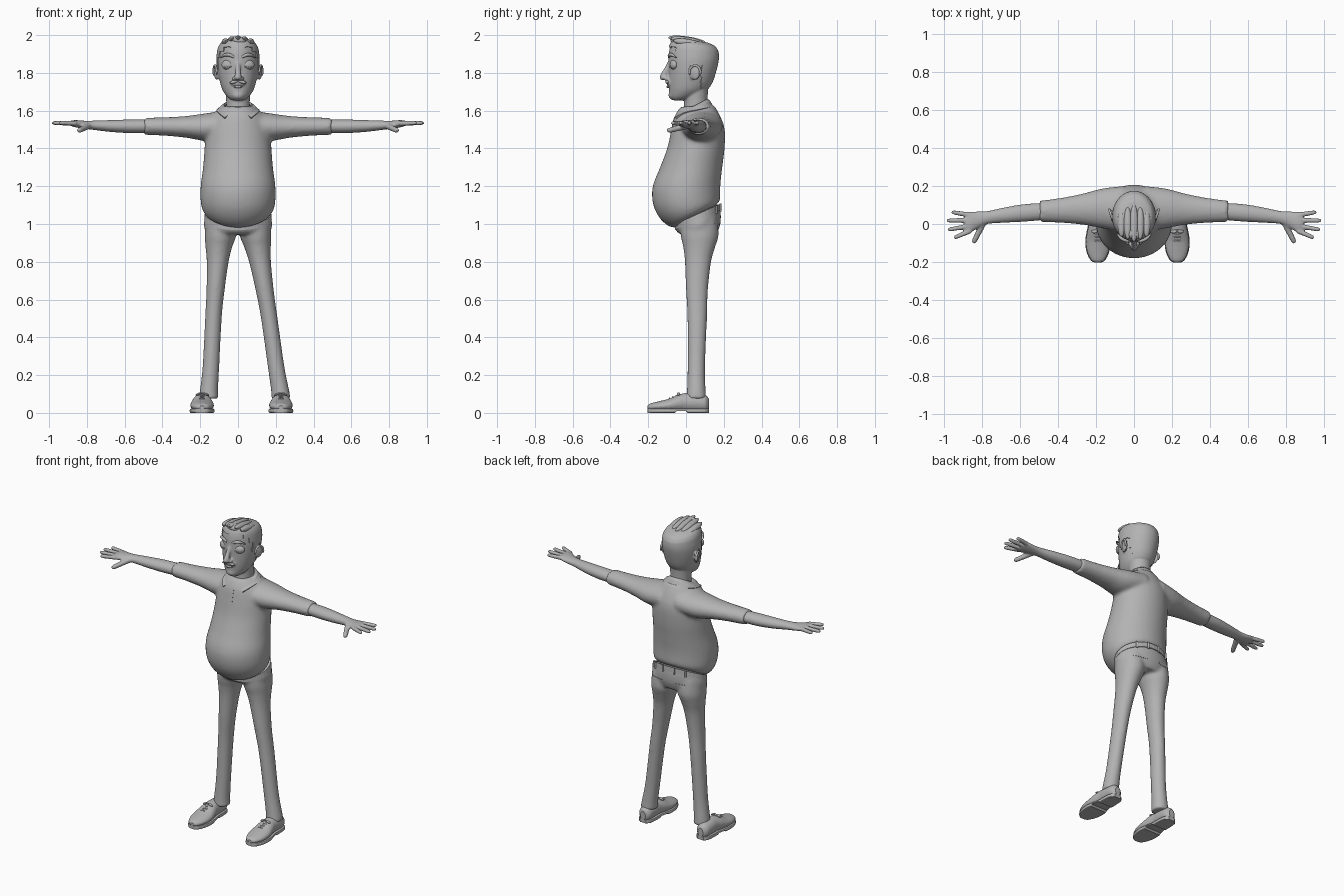
import bpy, bmesh, math
from mathutils import Vector, Matrix

if "Cube" in bpy.data.objects:
    bpy.data.objects.remove(bpy.data.objects["Cube"], do_unlink=True)

grey = bpy.data.materials.new("plain_grey")
grey.use_nodes = True
grey.diffuse_color = (0.45, 0.45, 0.45, 1)
grey.node_tree.nodes["Principled BSDF"].inputs["Base Color"].default_value = grey.diffuse_color
made = []


def finish(bm, name, voxel=0, rounds=4, thick=0):
    """Turn a bmesh into an object; voxel fuses overlapping shapes."""
    bmesh.ops.recalc_face_normals(bm, faces=bm.faces)
    mesh = bpy.data.meshes.new(name)
    bm.to_mesh(mesh)
    bm.free()
    mesh.materials.append(grey)
    ob = bpy.data.objects.new(name, mesh)
    bpy.context.collection.objects.link(ob)
    if voxel:
        m = ob.modifiers.new("fuse", "REMESH")
        m.mode, m.voxel_size, m.use_smooth_shade = "VOXEL", voxel, True
        m = ob.modifiers.new("soften", "SMOOTH")
        m.factor, m.iterations = 0.5, rounds
    if thick:
        ob.modifiers.new("thickness", "SOLIDIFY").thickness = thick
    made.append(ob)
    return ob


def loft(bm, frames, sides=40, steps=5):
    """Skin elliptical rings (centre, u, v), eased between the given ones."""
    flat = [[c for vec in f for c in vec] for f in frames]
    rings = []
    for i in range(len(flat) - 1):
        a, b, c, d = (flat[min(max(i + k, 0), len(flat) - 1)] for k in (-1, 0, 1, 2))
        for j in range(steps + (i == len(flat) - 2)):
            t = j / steps
            rings.append([q + t * (r - p) / 2 + t * t * (p - 2.5 * q + 2 * r - s / 2)
                          + t ** 3 * (1.5 * (q - r) + (s - p) / 2) for p, q, r, s in zip(a, b, c, d)])
    rows = []
    for r in rings:
        o, u, v = Vector(r[:3]), Vector(r[3:6]), Vector(r[6:])
        rows.append([bm.verts.new(o + u * math.cos(k * math.tau / sides) + v * math.sin(k * math.tau / sides))
                     for k in range(sides)])
    for p, q in zip(rows, rows[1:]):
        for k in range(sides):
            bm.faces.new((p[k - 1], p[k], q[k], q[k - 1]))
    bm.faces.new(rows[0])
    bm.faces.new(rows[-1])


def level(zf, zb, yf, yb, hw, x=0):
    """Upright-body ring: front/back height, front/back depth, half width."""
    return ((x, (yf + yb) / 2, (zf + zb) / 2), (hw, 0, 0), (0, (yb - yf) / 2, (zb - zf) / 2))


def across(s, x, y, z, ry, rz):
    """Arm ring facing along x."""
    return ((s * x, y, z), (0, ry, 0), (0, 0, rz))


def tube(bm, pts, radii, ref=(0, 0, 1)):
    pts = [Vector(p) for p in pts]
    frames = []
    for i, p in enumerate(pts):
        t = pts[min(i + 1, len(pts) - 1)] - pts[max(i - 1, 0)]
        u = t.cross(Vector(ref)).normalized()
        frames.append((p, u * radii[i], t.cross(u).normalized() * radii[i]))
    loft(bm, frames, 12, 3)


def finger(bm, a, b, r):
    a, b = Vector(a), Vector(b)
    tube(bm, [a.lerp(b, t) for t in (0, 0.5, 0.85, 0.96, 1)], [r * 1.1, r, r * 0.9, r * 0.7, r * 0.3])


def blob(bm, at, size, rot=0, axis="Y"):
    m = Matrix.Translation(at) @ Matrix.Rotation(rot, 4, axis) @ Matrix.Diagonal((*size, 1))
    bmesh.ops.create_uvsphere(bm, u_segments=24, v_segments=14, radius=1, matrix=m)


# Shirt: belly, chest and short sleeves
bm = bmesh.new()
loft(bm, [level(*r) for r in (
    (.98, 1.09, -.04, .15, .11), (.988, 1.115, -.09, .172, .165), (1.03, 1.125, -.138, .179, .188),
    (1.09, 1.14, -.17, .181, .197), (1.16, 1.17, -.18, .181, .199), (1.22, 1.22, -.17, .183, .196),
    (1.3, 1.3, -.137, .192, .185), (1.4, 1.4, -.1, .204, .177), (1.5, 1.5, -.077, .205, .168),
    (1.57, 1.57, -.06, .182, .14), (1.62, 1.63, -.03, .148, .085))])
for s in (-1, 1):
    loft(bm, [across(s, *r) for r in (
        (.06, .08, 1.525, .12, .076), (.17, .082, 1.513, .104, .073), (.27, .078, 1.514, .082, .058),
        (.38, .072, 1.516, .066, .049), (.495, .067, 1.517, .056, .045))])
shirt = finish(bm, "shirt", .011, 5)

# Collar, folded outward to two points
bm = bmesh.new()
rows = []
for i in range(33):
    a = .15 + i * (math.tau - .3) / 32
    b = math.pi + (a - math.pi) * .83
    c, d = math.cos(a), math.cos(b)
    top = (.074 * math.sin(a), .045 - .07 * c, 1.628 - .035 * c)
    low = (.115 * math.sin(b), .045 - d * (.128 if d > 0 else .1), 1.602 - .02 * d - .045 * max(d, 0) ** 3)
    mid = Vector(top).lerp(low, .45) + Vector((0, 0, .006))
    rows.append([bm.verts.new(p) for p in (top, mid, low)])
for p, q in zip(rows, rows[1:]):
    for k in (0, 1):
        bm.faces.new((p[k], q[k], q[k + 1], p[k + 1]))
finish(bm, "collar", thick=.01)

# Trousers: hips and two legs, set slightly wider on the left
bm = bmesh.new()
loft(bm, [level(*r) for r in (
    (1.0, 1.11, -.055, .176, .17), (.98, 1.06, -.058, .184, .179), (.955, 1.0, -.045, .182, .178),
    (.945, .95, -.025, .165, .15))])
for s in (-1, 1):
    loft(bm, [level(z, z, yf, yb, hw, s * x + max(0, .04 * (1 - z / .9))) for z, yf, yb, x, hw in (
        (1.03, -.03, .165, .09, .08), (.94, -.028, .172, .093, .083), (.88, -.015, .155, .102, .071),
        (.8, -.006, .133, .112, .058), (.65, 0, .116, .13, .048), (.5, .008, .111, .148, .044),
        (.25, .009, .101, .172, .044), (.12, .005, .104, .188, .048), (.075, 0, .108, .191, .051))])
trousers = finish(bm, "trousers", .01, 5)

# Waistband with belt loops
bm = bmesh.new()
loft(bm, [level(*r) for r in ((.968, 1.075, -.058, .186, .179), (.998, 1.108, -.06, .184, .176))], steps=2)
for x in (-.11, -.04, .04, .11):
    y = .064 + .122 * math.sqrt(1 - (x / .178) ** 2)
    z = 1.037 + .43 * (y - .064)
    tube(bm, [(x, y, z - .022), (x, y, z + .02)], [.006, .006], (0, 1, 0))
finish(bm, "waistband")


def patch(name, x, z, w, h, target, front):
    """Thin plate wrapped on to the front or back of a garment."""
    bm = bmesh.new()
    m = Matrix.Translation((x, -.5 if front else .5, z)) @ Matrix.Rotation(math.pi / 2, 4, "X")
    bmesh.ops.create_grid(bm, x_segments=8, y_segments=8, size=1, matrix=m @ Matrix.Diagonal((w, h, 1, 1)))
    ob = finish(bm, name)
    wrap = ob.modifiers.new("wrap", "SHRINKWRAP")
    wrap.target, wrap.wrap_method, wrap.use_project_y = target, "PROJECT", True
    wrap.use_positive_direction, wrap.use_negative_direction = front, not front
    wrap.offset = .002
    ob.modifiers.new("thickness", "SOLIDIFY").thickness = .004


patch("shirt_placket", 0, 1.525, .013, .045, shirt, True)
for s, side in ((-1, "right"), (1, "left")):
    patch(side + "_back_pocket_welt", s * .09, 1.0, .045, .005, trousers, False)

# Forearms and hands
for s, side in ((-1, "right"), (1, "left")):
    bm = bmesh.new()
    loft(bm, [across(s, *r) for r in (
        (.44, .068, 1.517, .044, .035), (.57, .059, 1.517, .046, .036), (.68, .047, 1.519, .04, .031),
        (.77, .034, 1.523, .034, .024), (.82, .022, 1.526, .044, .021), (.86, .01, 1.531, .055, .019),
        (.885, .006, 1.533, .05, .014))], 28)
    for y0, x1, y1 in ((.047, .96, .063), (.02, .986, .018), (-.01, .98, -.03), (-.036, .947, -.073)):
        finger(bm, (s * .86, y0, 1.533), (s * x1, y1, 1.535), .0125)
    finger(bm, (s * .79, .01, 1.52), (s * .845, -.1, 1.493), .0155)
    finish(bm, side + "_arm_and_hand", .006, 3)

# Head, neck, nose, chin and ears
skull = ((1.655, 1.655, -.072, -.02, .03), (1.675, 1.668, -.087, .04, .055), (1.71, 1.7, -.09, .1, .08),
         (1.75, 1.74, -.092, .132, .094), (1.8, 1.8, -.092, .153, .105), (1.86, 1.86, -.093, .167, .11),
         (1.91, 1.9, -.09, .167, .106), (1.945, 1.92, -.081, .16, .099), (1.967, 1.938, -.066, .145, .084),
         (1.978, 1.955, -.04, .11, .055))
bm = bmesh.new()
loft(bm, [level(*r) for r in skull])
loft(bm, [level(*r) for r in ((1.56, 1.56, -.015, .12, .066), (1.63, 1.65, -.01, .114, .062),
                              (1.74, 1.74, -.01, .12, .07))])
tube(bm, [(0, -.08, 1.865), (0, -.1, 1.825), (0, -.119, 1.785)], [.012, .013, .018], (1, 0, 0))
blob(bm, (0, -.121, 1.777), (.019, .019, .017))
blob(bm, (0, -.073, 1.683), (.032, .02, .024))
blob(bm, (0, -.088, 1.748), (.04, .015, .02))
for s in (-1, 1):
    blob(bm, (s * .018, -.104, 1.77), (.013, .014, .012))
    blob(bm, (s * .113, .047, 1.803), (.011, .033, .041), -s * .35, "Z")
finish(bm, "head", .006, 4)

# Ear rims
for s, side in ((-1, "right"), (1, "left")):
    bm = bmesh.new()
    pts = []
    for i in range(9):
        a = -.5 + i * .5
        y = .047 + .029 * math.cos(a)
        pts.append((s * (.121 + .3 * (y - .047)), y, 1.803 + .036 * math.sin(a)))
    tube(bm, pts, [.003] + [.006] * 7 + [.003], (1, 0, 0))
    finish(bm, side + "_ear_rim")

# Closed eyes, brows and moustache
for s, side in ((-1, "right"), (1, "left")):
    bm = bmesh.new()
    blob(bm, (s * .055, -.065, 1.843), (.033, .02, .026), s * .3, "Z")
    finish(bm, side + "_eyelid")
    bm = bmesh.new()
    tube(bm, [(s * (.055 + k * .01), -.083 + .0016 * k * k + s * s * .003 * k, 1.828 + .0015 * k * k)
              for k in range(-3, 4)], [.001] + [.003] * 5 + [.001])
    finish(bm, side + "_lash_line")
    bm = bmesh.new()
    tube(bm, [(s * .02, -.09, 1.883), (s * .045, -.087, 1.895), (s * .07, -.073, 1.895),
              (s * .092, -.05, 1.88)], [.006, .009, .008, .002])
    finish(bm, side + "_eyebrow")
    bm = bmesh.new()
    blob(bm, (s * .02, -.099, 1.753), (.025, .01, .009), s * .3)
    finish(bm, side + "_moustache_half")
bm = bmesh.new()
blob(bm, (0, -.094, 1.727), (.024, .01, .008))
finish(bm, "lower_lip")


# Hair shell trimmed along the hairline, with combed strands and a quiff
def hairline(y):
    for limit, z in ((-.055, 1.937), (-.03, 1.915), (-.005, 1.88), (.022, 1.815), (.08, 1.85)):
        if y < limit:
            return z
    return 1.715


bm = bmesh.new()
loft(bm, [level(zf + .006 * (zf > 1.9), zb + .005, yf - .005, yb + .006, hw + .005)
          for zf, zb, yf, yb, hw in skull], 64, 8)
doomed = [f for f in bm.faces if f.calc_center_median().z < hairline(f.calc_center_median().y)]
bmesh.ops.delete(bm, geom=doomed, context="FACES")
finish(bm, "hair", thick=.008)
bm = bmesh.new()
for x in (-.066, -.033, 0, .033, .066):
    blob(bm, (x, .005, 1.974 - 3 * x * x), (.021, .1 - abs(x) * .4, .019), -.14, "X")
blob(bm, (.004, -.052, 1.972), (.042, .03, .022), .15)
finish(bm, "hair_strands")

# Shoes with soles and laces
last = ((-.203, .03, .014, .008), (-.188, .032, .036, .018), (-.145, .035, .056, .026), (-.09, .04, .062, .035),
        (-.04, .05, .055, .046), (0, .055, .047, .05), (.05, .055, .046, .05), (.1, .05, .04, .045),
        (.122, .045, .018, .03))
for x, side in ((-.19, "right"), (.227, "left")):
    bm = bmesh.new()
    loft(bm, [((x, y, z), (w, 0, 0), (0, 0, h)) for y, z, w, h in last])
    for v in bm.verts:
        v.co.z = max(v.co.z, .016)
    finish(bm, side + "_shoe")
    bm = bmesh.new()
    loft(bm, [((x, y, .011), (w + .004, 0, 0), (0, 0, .03)) for y, z, w, h in last])
    for v in bm.verts:
        bottom = .01 if -.05 < v.co.y < .005 else 0
        v.co.z = min(max(v.co.z, bottom), .022)
    finish(bm, side + "_sole")
    bm = bmesh.new()
    for k in range(4):
        y, z = -.085 + k * .018, .074 + k * .007
        tube(bm, [(x - .028, y, z - .008), (x, y - .003, z + .004), (x + .028, y, z - .008)], [.004] * 3)
    for s in (-1, 1):
        blob(bm, (x + s * .019, -.04, .1), (.018, .009, .006), s * .35)
    finish(bm, side + "_laces")

# Smooth shading with sharp rims kept
for ob in bpy.context.view_layer.objects:
    ob.select_set(ob in made)
bpy.context.view_layer.objects.active = shirt
bpy.ops.object.shade_smooth_by_angle(angle=math.radians(50))
